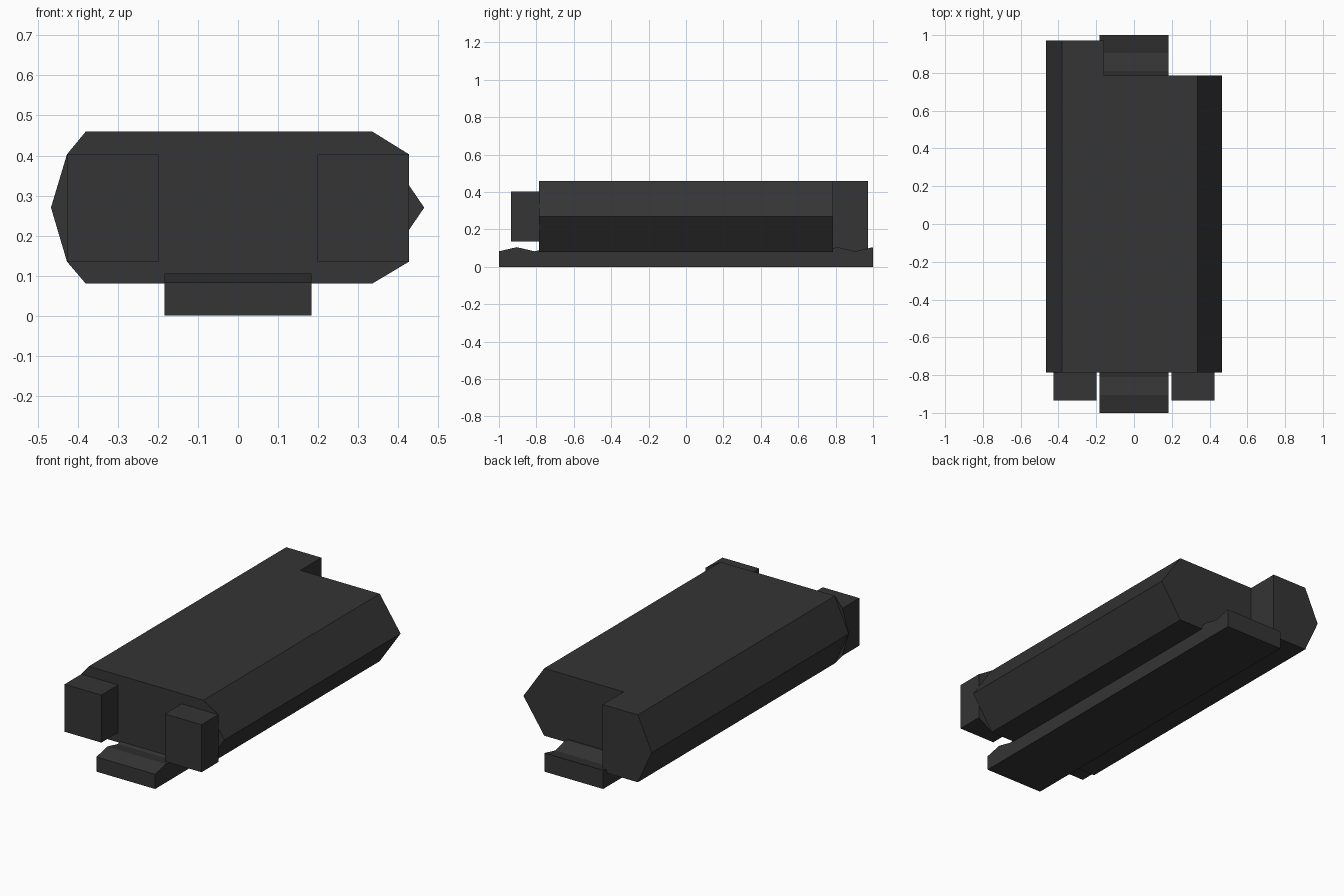
import bpy, bmesh

if "Cube" in bpy.data.objects:
    bpy.data.objects.remove(bpy.data.objects["Cube"])

dark = bpy.data.materials.new("dark_grey")
dark.diffuse_color = (0.035, 0.035, 0.035, 1)
dark.use_nodes = True
dark.node_tree.nodes["Principled BSDF"].inputs["Base Color"].default_value = dark.diffuse_color


def prism(name, profile, lo, hi, axis="y"):
    """Extrude a 2D profile along y (profile in x,z) or x (profile in y,z)."""
    def place(p, d):
        return (p[0], d, p[1]) if axis == "y" else (d, p[0], p[1])
    bm = bmesh.new()
    a = [bm.verts.new(place(p, lo)) for p in profile]
    b = [bm.verts.new(place(p, hi)) for p in profile]
    bm.faces.new(a)
    bm.faces.new(b[::-1])
    n = len(profile)
    for i in range(n):
        j = (i + 1) % n
        bm.faces.new((a[i], b[i], b[j], a[j]))
    bmesh.ops.recalc_face_normals(bm, faces=bm.faces)
    me = bpy.data.meshes.new(name)
    bm.to_mesh(me)
    bm.free()
    me.materials.append(dark)
    ob = bpy.data.objects.new(name, me)
    bpy.context.collection.objects.link(ob)
    return ob


FRONT, BACK = -0.785, 0.785
LOW, MID, TOP = 0.08, 0.27, 0.46
BOX_LOW, BOX_TOP = 0.135, 0.403

# Six-sided main housing
prism("housing", [(-0.38, TOP), (0.335, TOP), (0.465, MID),
                  (0.335, LOW), (-0.38, LOW), (-0.467, MID)], FRONT, BACK)

# Rear extension on the left side
prism("rear_extension", [(-0.38, TOP), (-0.16, TOP), (-0.16, LOW),
                         (-0.38, LOW), (-0.467, MID)], BACK, 0.972)

# Thin front plate reaching out to the lens box corners
prism("front_plate", [(-0.38, TOP), (0.335, TOP), (0.427, BOX_TOP),
                      (0.427, BOX_LOW), (0.335, LOW), (-0.38, LOW),
                      (-0.427, BOX_LOW), (-0.467, MID), (-0.427, BOX_TOP)],
      FRONT - 0.001, FRONT + 0.002)

# Two front boxes
for side, sx in (("left", -1), ("right", 1)):
    x0, x1 = sorted((sx * 0.198, sx * 0.427))
    prism(f"front_box_{side}", [(x0, BOX_LOW), (x1, BOX_LOW),
                                (x1, BOX_TOP), (x0, BOX_TOP)], -0.935, FRONT)

# Mounting rail underneath with a shallow zigzag top
zigzag = [(-1 + i * 2 / 21, 0.105 if i % 2 else 0.083) for i in range(22)]
prism("mounting_rail", [(1, 0), (-1, 0)] + zigzag, -0.183, 0.183, axis="x")
